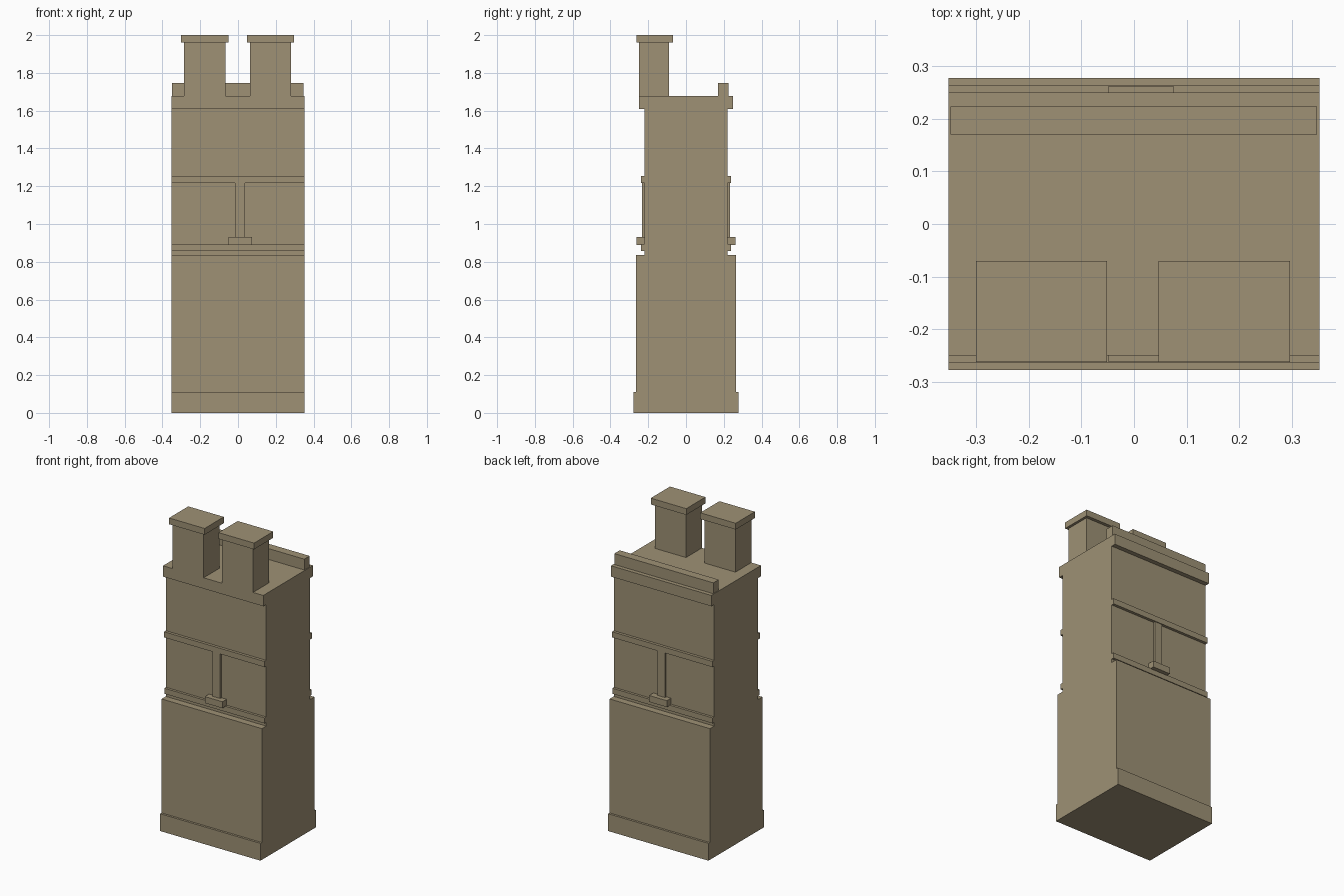
import bpy
import bmesh

default = bpy.data.objects.get("Cube")
if default:
    bpy.data.objects.remove(default, do_unlink=True)

# Single stone colour
stone = bpy.data.materials.new("warm stone")
stone.use_nodes = True
colour = (0.342, 0.283, 0.178, 1)
stone.diffuse_color = colour
bsdf = stone.node_tree.nodes["Principled BSDF"]
bsdf.inputs["Base Color"].default_value = colour
bsdf.inputs["Roughness"].default_value = 0.9


def add_object(name, bm):
    bmesh.ops.recalc_face_normals(bm, faces=bm.faces)
    mesh = bpy.data.meshes.new(name)
    bm.to_mesh(mesh)
    bm.free()
    mesh.materials.append(stone)
    obj = bpy.data.objects.new(name, mesh)
    bpy.context.collection.objects.link(obj)


def box(name, xs, ys, zs):
    bm = bmesh.new()
    bmesh.ops.create_cube(bm, size=1)
    for v in bm.verts:
        v.co = [(a + b) / 2 + c * (b - a) for c, (a, b) in zip(v.co, (xs, ys, zs))]
    add_object(name, bm)


# Main building: a symmetric stepped profile (half depth, height) swept across the width
HALF_WIDTH = 0.353
steps = [
    (0.278, 0), (0.278, 0.11),        # plinth
    (0.264, 0.11), (0.264, 0.835),    # ground storey
    (0.221, 0.835), (0.221, 0.858),   # recess
    (0.237, 0.858), (0.237, 0.893),   # lower string course
    (0.221, 0.893), (0.221, 1.217),   # middle storey
    (0.239, 1.217), (0.239, 1.253),   # upper string course
    (0.221, 1.253), (0.221, 1.608),   # top storey
    (0.25, 1.608), (0.25, 1.677),     # cornice
]
profile = [(-y, z) for y, z in steps] + [(y, z) for y, z in reversed(steps)]
bm = bmesh.new()
face = bm.faces.new([bm.verts.new((-HALF_WIDTH, y, z)) for y, z in profile])
swept = bmesh.ops.extrude_face_region(bm, geom=[face], use_keep_orig=True)
for item in swept["geom"]:
    if isinstance(item, bmesh.types.BMVert):
        item.co.x = HALF_WIDTH
add_object("building_body", bm)

# Narrow pilaster and its bracket on the front and the back
for side, sign in (("front", -1), ("back", 1)):
    box(side + "_pilaster", (-0.015, 0.038),
        sorted((sign * 0.2, sign * 0.234)), (0.92, 1.22))
    box(side + "_bracket", (-0.049, 0.075),
        sorted((sign * 0.2, sign * 0.263)), (0.89, 0.931))

# Rear parapet
box("rear_parapet", (-0.349, 0.348), (0.17, 0.224), (1.66, 1.746))

# Chimneys with overhanging caps
for side, x in (("right", -0.176), ("left", 0.172)):
    box(side + "_chimney_shaft", (x - 0.109, x + 0.109), (-0.25, -0.09), (1.66, 1.97))
    box(side + "_chimney_cap", (x - 0.125, x + 0.125), (-0.263, -0.07), (1.96, 2.0))
